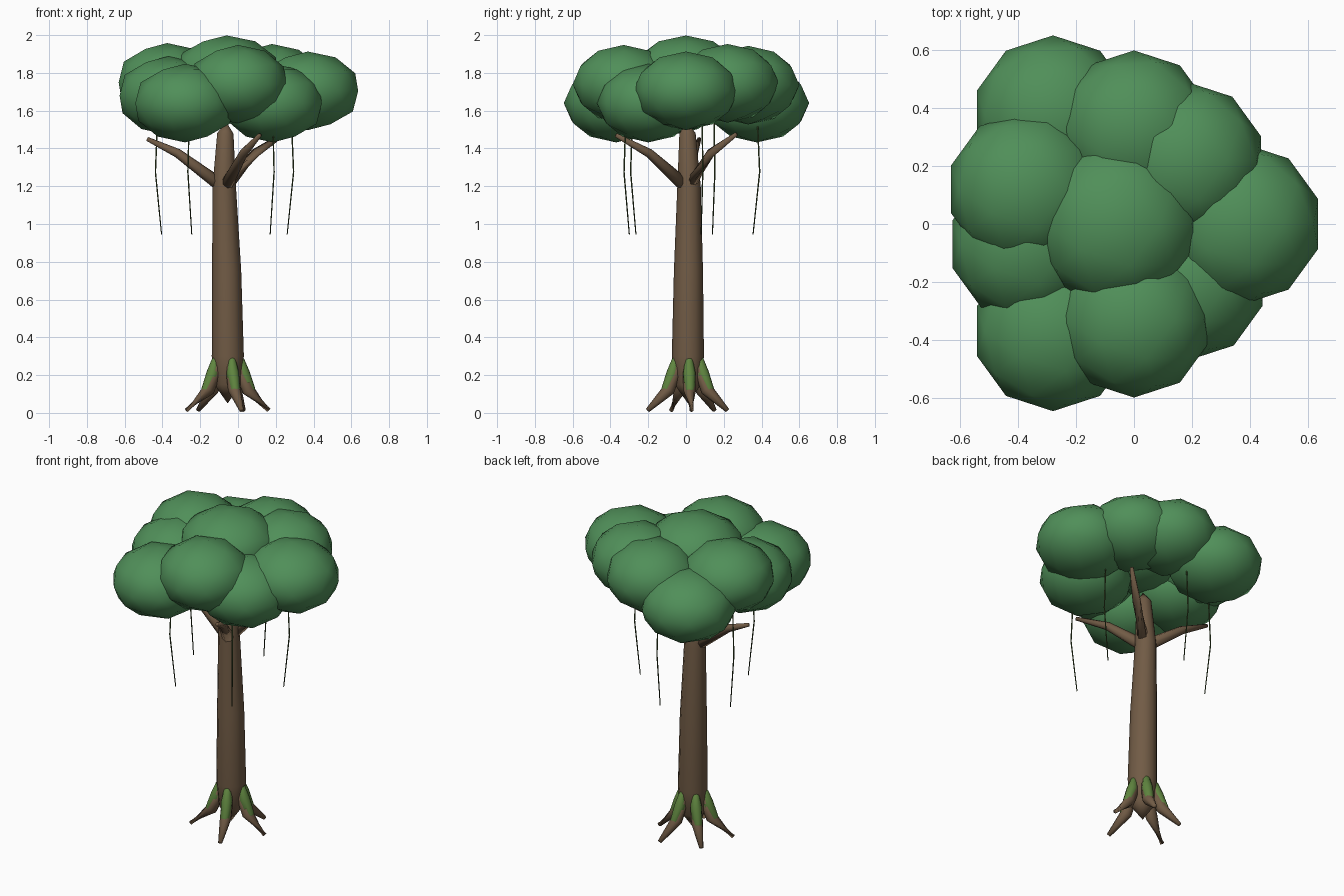
import bpy, bmesh, math
from mathutils import Vector

cube = bpy.data.objects.get("Cube")
if cube:
    bpy.data.objects.remove(cube)


def material(name, rgb):
    m = bpy.data.materials.new(name)
    m.use_nodes = True
    m.diffuse_color = (*rgb, 1)
    bsdf = m.node_tree.nodes["Principled BSDF"]
    bsdf.inputs["Base Color"].default_value = (*rgb, 1)
    bsdf.inputs["Roughness"].default_value = 0.9
    return m


BARK = material("bark_brown", (0.165, 0.105, 0.06))
LEAF = material("leaf_green", (0.08, 0.275, 0.1))
MOSS = material("moss_green", (0.115, 0.235, 0.05))
VINE = material("vine_green", (0.06, 0.10, 0.03))


def finish(name, bm, mat):
    """Turn a bmesh into a smooth shaded object of one colour."""
    bmesh.ops.recalc_face_normals(bm, faces=bm.faces)
    for f in bm.faces:
        f.smooth = True
    me = bpy.data.meshes.new(name)
    bm.to_mesh(me)
    bm.free()
    me.materials.append(mat)
    ob = bpy.data.objects.new(name, me)
    bpy.context.collection.objects.link(ob)
    return ob


def tube(name, points, radii, mat, sides=8):
    """Loft rings along a path; a zero radius makes a pointed end."""
    pts = [Vector(p) for p in points]
    bm = bmesh.new()
    rings = []
    for i, (p, r) in enumerate(zip(pts, radii)):
        d = (pts[min(i + 1, len(pts) - 1)] - pts[max(i - 1, 0)]).normalized()
        ref = Vector((1, 0, 0)) if abs(d.x) < 0.6 else Vector((0, 1, 0))
        v = d.cross(ref).normalized()
        u = v.cross(d)
        if r == 0:
            rings.append([bm.verts.new(p)] * sides)
        else:
            angles = [math.tau * k / sides for k in range(sides)]
            rings.append([bm.verts.new(p + r * (math.cos(a) * u + math.sin(a) * v))
                          for a in angles])
    for low, high in zip(rings, rings[1:]):
        for k in range(sides):
            n = (k + 1) % sides
            quad = list(dict.fromkeys((low[k], low[n], high[n], high[k])))
            bm.faces.new(quad)
    for r, ring in ((radii[0], rings[0]), (radii[-1], rings[-1])):
        if r > 0:
            bm.faces.new(ring)
    return finish(name, bm, mat)


# Trunk, pointed at both ends
tube("trunk",
     [(-0.055, 0.01, 0.05), (-0.055, 0.01, 0.15), (-0.054, 0.01, 0.30),
      (-0.06, 0.013, 0.75), (-0.073, 0.016, 1.2), (-0.067, 0.008, 1.48),
      (-0.062, 0.005, 1.54)],
     [0, 0.07, 0.085, 0.077, 0.062, 0.043, 0], BARK, 12)

# Three bent branches
BRANCHES = [((-0.32, 0.04, 1.375), (-0.48, 0.07, 1.45)),
            ((0.03, -0.195, 1.375), (0.115, -0.37, 1.47)),
            ((0.09, 0.13, 1.375), (0.24, 0.265, 1.475))]
for i, (elbow, tip) in enumerate(BRANCHES):
    base = Vector((-0.07, 0.01, 1.19))
    tube(f"branch_{i + 1}", [base, elbow, tip], [0.037, 0.024, 0.011], BARK)

# Spreading roots, each with a moss patch on its upper side
for i, (deg, reach) in enumerate([(5, 0.22), (68, 0.225), (138, 0.21),
                                  (202, 0.235), (289, 0.225)]):
    a = math.radians(deg)

    def spoke(r, z):
        return (-0.055 + r * math.cos(a), 0.01 + r * math.sin(a), z)

    tube(f"root_{i + 1}", [spoke(0.045, 0.28), spoke(0.11, 0.12), spoke(reach, 0.014)],
         [0.03, 0.034, 0.012], BARK)
    tube(f"moss_{i + 1}",
         [spoke(0.06, 0.31), spoke(0.068, 0.28), spoke(0.085, 0.21),
          spoke(0.122, 0.12), spoke(0.155, 0.08)],
         [0, 0.021, 0.033, 0.027, 0], MOSS)

# Hanging vines: lower end, and a small sideways bow at the middle
for i, (x, y) in enumerate([(-0.245, -0.265), (0.17, -0.30), (0.26, 0.08),
                            (-0.405, 0.14), (-0.07, 0.355)]):
    out = Vector((x + 0.05, y, 0)).normalized() * 0.035
    foot = Vector((x, y, 0.945))
    tube(f"vine_{i + 1}", [foot + out * 0.6 + Vector((0, 0, 0.655)),
                           foot + out + Vector((0, 0, 0.33)), foot],
         [0.004, 0.004, 0.003], VINE, 5)

# Crown of flattened leaf clumps
CLUMPS = [(-0.06, 0.0, 1.79, 0.29), (0.37, 0.0, 1.705, 0.28),
          (0.0, 0.33, 1.735, 0.27), (0.0, -0.33, 1.74, 0.27),
          (-0.375, 0.12, 1.75, 0.27), (-0.37, -0.07, 1.68, 0.27),
          (-0.28, -0.37, 1.64, 0.277), (-0.28, 0.375, 1.64, 0.277),
          (0.18, 0.22, 1.745, 0.272), (0.185, -0.2, 1.64, 0.272)]
for i, (x, y, z, r) in enumerate(CLUMPS):
    bm = bmesh.new()
    bmesh.ops.create_icosphere(bm, subdivisions=2, radius=1)
    bmesh.ops.scale(bm, vec=(r, r, 0.208), verts=bm.verts)
    clump = finish(f"leaf_clump_{i + 1}", bm, LEAF)
    clump.location = (x, y, z)
